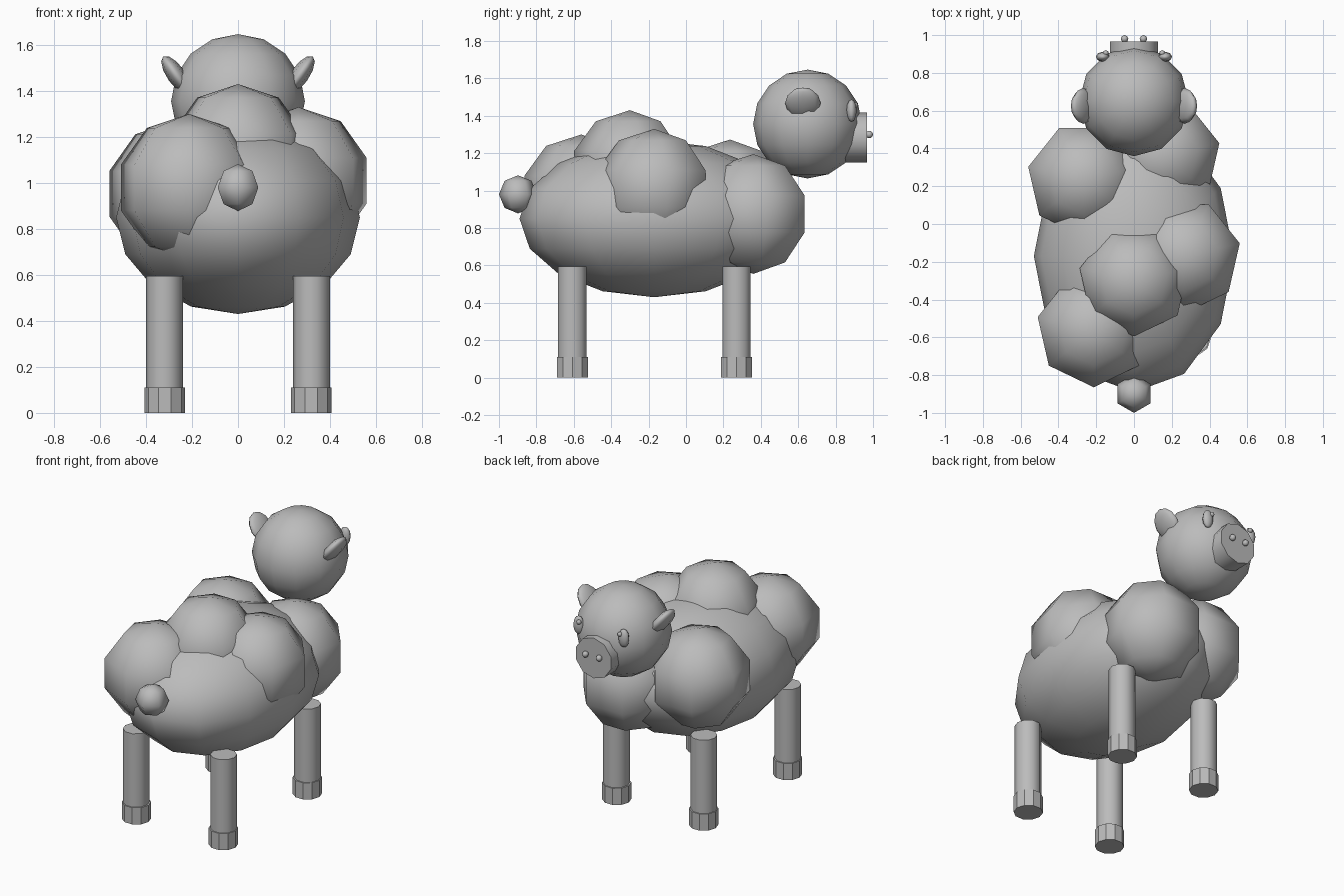
import bpy, bmesh, math
from mathutils import Matrix, Vector

if "Cube" in bpy.data.objects:
    bpy.data.objects.remove(bpy.data.objects["Cube"])

grey = bpy.data.materials.new("grey")
grey.diffuse_color = (0.5, 0.5, 0.5, 1)
grey.use_nodes = True
grey.node_tree.nodes["Principled BSDF"].inputs["Base Color"].default_value = grey.diffuse_color


def lathe(name, profile, sides, loc, start=-90, scale=(1, 1, 1), rot=(0, 0, 0), smooth=True):
    """Turn (radius, height) points round z; radius 0 gives a pole, open ends get flat caps."""
    bm = bmesh.new()
    rings = []
    for r, z in profile:
        if r < 1e-6:
            rings.append([bm.verts.new((0, 0, z))])
            continue
        angles = [math.radians(start + 360 * i / sides) for i in range(sides)]
        rings.append([bm.verts.new((r * math.cos(a), r * math.sin(a), z)) for a in angles])
    for lo, hi in zip(rings, rings[1:]):
        for i in range(sides):
            j = (i + 1) % sides
            if len(lo) == 1:
                f = bm.faces.new((lo[0], hi[j], hi[i]))
            elif len(hi) == 1:
                f = bm.faces.new((lo[i], lo[j], hi[0]))
            else:
                f = bm.faces.new((lo[i], lo[j], hi[j], hi[i]))
            f.smooth = smooth
    for ring in (rings[0], rings[-1]):
        if len(ring) > 1:
            bm.faces.new(ring)
    bmesh.ops.recalc_face_normals(bm, faces=bm.faces)
    me = bpy.data.meshes.new(name)
    bm.to_mesh(me)
    bm.free()
    me.materials.append(grey)
    ob = bpy.data.objects.new(name, me)
    ob.location, ob.scale = loc, scale
    ob.rotation_euler = [math.radians(a) for a in rot]
    bpy.context.collection.objects.link(ob)
    return ob


def ball(name, loc, radii, sides, rows, rot=(0, 0, 0)):
    arc = [math.pi * k / rows for k in range(rows + 1)]
    profile = [(math.sin(a), -math.cos(a)) for a in arc]
    return lathe(name, profile, sides, loc, scale=radii, rot=rot)


# body and wool puffs
ball("body", (0, -0.17, 0.85), (0.53, 0.72, 0.42), 12, 8)
puffs = [("back_top_puff", (0, -0.30, 1.12), 0.31),
         ("tail_side_puff", (-0.213, -0.56, 0.98), 0.32),
         ("right_flank_puff", (0.263, -0.17, 1.01), 0.32),
         ("left_shoulder_puff", (-0.263, 0.235, 0.953), 0.32),
         ("right_chest_puff", (0.155, 0.36, 0.875), 0.32)]
for name, loc, r in puffs:
    ball(name, loc, (r, r, r), 7, 5)

# tail
ball("tail", (0, -0.898, 0.98), (0.102,) * 3, 6, 4)

# head and muzzle
ball("head", (0, 0.65, 1.356), (0.291,) * 3, 12, 8)
lathe("muzzle", [(0.134, 0), (0.134, 0.167)], 10, (0, 0.80, 1.283), rot=(-90, 0, 0))

# paired face parts
for s, side in ((-1, "left"), (1, "right")):
    ball(side + "_ear", (s * 0.268, 0.625, 1.468), (0.04, 0.095, 0.1), 8, 6, (0, s * 35, 0))
    ball(side + "_eye", (s * 0.165, 0.885, 1.428), (0.037, 0.027, 0.06), 8, 6)
    ball(side + "_pupil", (s * 0.15, 0.905, 1.457), (0.016,) * 3, 6, 4)
    ball(side + "_nostril", (s * 0.05, 0.98, 1.30), (0.02,) * 3, 8, 6)

    # legs and hooves
    for y, end in ((-0.607, "rear"), (0.27, "front")):
        lathe(f"{side}_{end}_leg", [(0.08, 0.1), (0.08, 0.595)], 10, (s * 0.32, y, 0), start=0)
        lathe(f"{side}_{end}_hoof", [(0.088, 0), (0.088, 0.11)], 10, (s * 0.318, y, 0),
              start=0, smooth=False)
